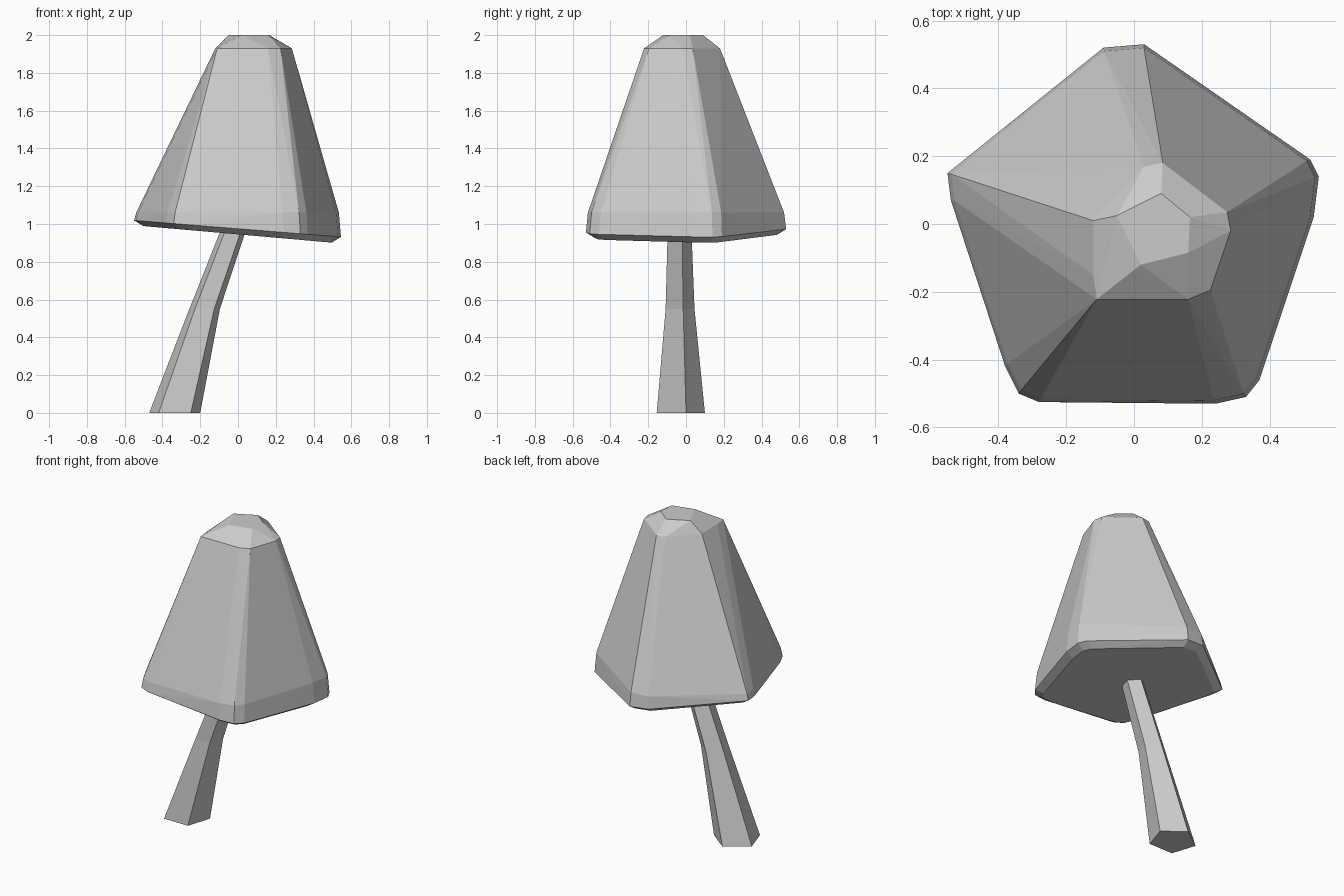
import bpy, bmesh

cube = bpy.data.objects.get("Cube")
if cube:
    bpy.data.objects.remove(cube)

grey = bpy.data.materials.new("plain_grey")
grey.use_nodes = True
colour = (0.6, 0.6, 0.6, 1)
grey.diffuse_color = colour
grey.node_tree.nodes["Principled BSDF"].inputs["Base Color"].default_value = colour


def finish(bm, name):
    bmesh.ops.recalc_face_normals(bm, faces=bm.faces)
    mesh = bpy.data.meshes.new(name)
    bm.to_mesh(mesh)
    bm.free()
    mesh.materials.append(grey)
    bpy.context.collection.objects.link(bpy.data.objects.new(name, mesh))


# Cap: five-sided bell with chamfered corners and a tilted underside
rim = [(-0.09, 0.52), (0.03, 0.53), (0.52, 0.19), (0.545, 0.14), (0.53, 0.02),
       (0.37, -0.46), (0.33, -0.51), (0.24, -0.53), (-0.28, -0.525),
       (-0.34, -0.5), (-0.38, -0.42), (-0.54, 0.07), (-0.55, 0.15)]
shoulder = [(-0.11, -0.222), (0.16, -0.222), (0.225, -0.195), (0.285, -0.02),
            (0.275, 0.035), (0.085, 0.18), (0.03, 0.17), (-0.12, 0.01), (-0.12, -0.15)]
crown = [(0.02, -0.12), (0.16, -0.085), (0.165, 0.02), (0.08, 0.09), (-0.05, 0.025)]

bm = bmesh.new()
for x, y in rim:
    base = 0.945 - 0.08 * x
    bm.verts.new((x * 0.91, y * 0.91, base))
    bm.verts.new((x, y, base + 0.03))
    bm.verts.new((x * 0.98, y * 0.98, 1.06))
for x, y in shoulder:
    bm.verts.new((x, y, 1.93))
for x, y in crown:
    bm.verts.new((x, y, 2.0))
hull = bmesh.ops.convex_hull(bm, input=bm.verts)
loose = {v for v in hull["geom_interior"] + hull["geom_unused"]
         if isinstance(v, bmesh.types.BMVert)}
bmesh.ops.delete(bm, geom=list(loose), context="VERTS")
finish(bm, "mushroom_cap")

# Stem: leaning, tapering five-sided prism
section = [(-0.085, -0.13), (0.085, -0.13), (0.135, 0.025), (0.005, 0.125), (-0.135, 0.025)]
path = [(-0.335, -0.025, 0, 1), (-0.177, -0.03, 0.55, 0.6), (-0.02, -0.033, 0.98, 0.49)]
bm = bmesh.new()
rings = [[bm.verts.new((cx + x * s, cy + y * s, z)) for x, y in section]
         for cx, cy, z, s in path]
for low, high in zip(rings, rings[1:]):
    for i in range(len(section)):
        j = (i + 1) % len(section)
        bm.faces.new((low[i], low[j], high[j], high[i]))
bm.faces.new(rings[0])
bm.faces.new(rings[-1])
finish(bm, "mushroom_stem")
